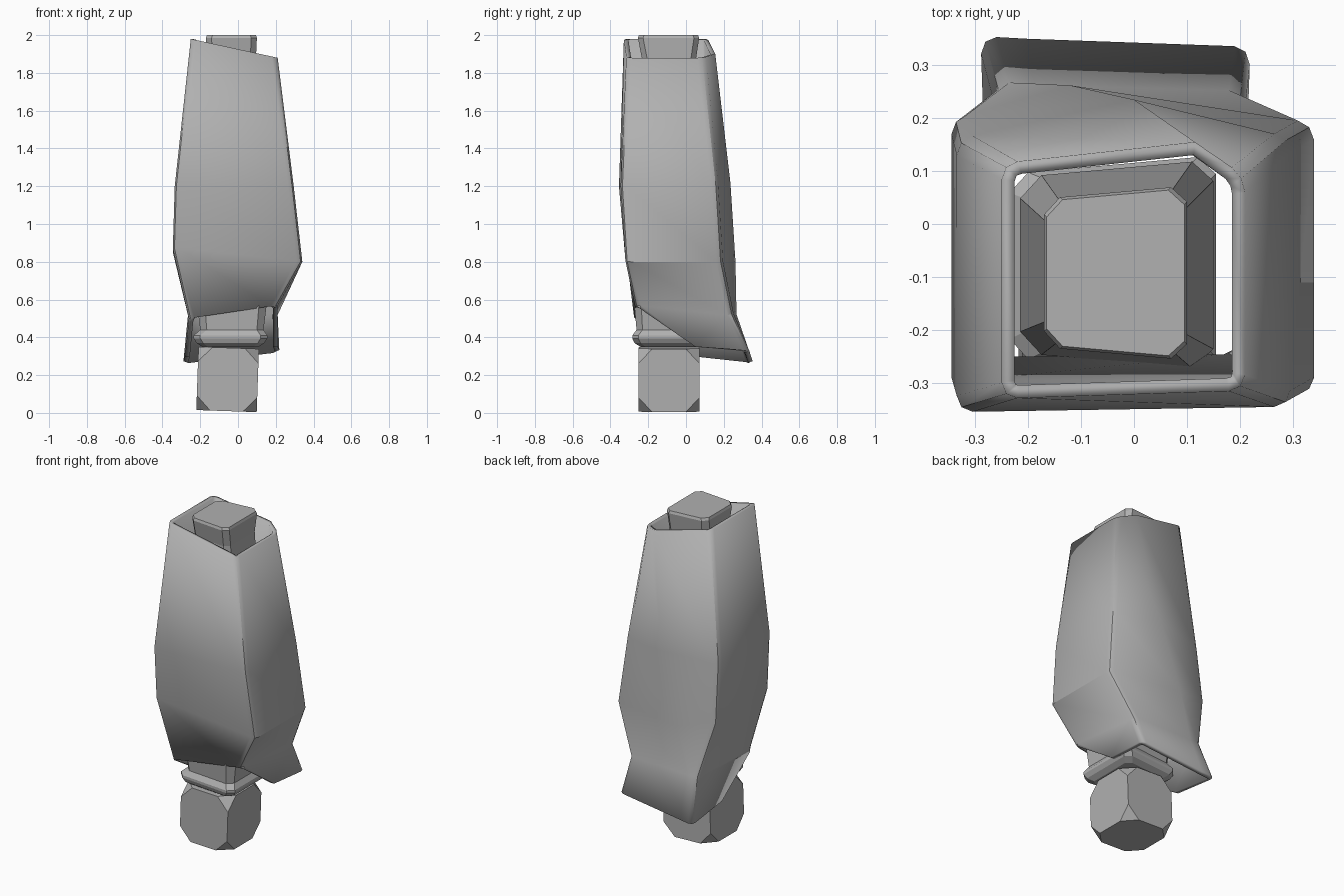
import bpy, bmesh, math

if "Cube" in bpy.data.objects:
    bpy.data.objects.remove(bpy.data.objects["Cube"], do_unlink=True)

grey = bpy.data.materials.new("plain_grey")
grey.use_nodes = True
colour = (0.44, 0.44, 0.44, 1)
grey.diffuse_color = colour
grey.node_tree.nodes["Principled BSDF"].inputs["Base Color"].default_value = colour


def finish(name, bm, smooth=None):
    bmesh.ops.recalc_face_normals(bm, faces=bm.faces[:])
    mesh = bpy.data.meshes.new(name)
    bm.to_mesh(mesh)
    bm.free()
    mesh.materials.append(grey)
    obj = bpy.data.objects.new(name, mesh)
    bpy.context.collection.objects.link(obj)
    if smooth:
        bpy.ops.object.select_all(action='DESELECT')
        bpy.context.view_layer.objects.active = obj
        obj.select_set(True)
        bpy.ops.object.shade_smooth_by_angle(angle=math.radians(smooth))
    return obj


# Sleeve: columns of points, each running from the top rim downwards
front_left = [(-.25, -.33, 1.98), (-.335, -.355, 1.2), (-.345, -.32, .87), (-.26, -.275, .5)]
front_right = [(.21, -.315, 1.88), (.295, -.345, 1.2), (.34, -.32, .8), (.21, -.27, .57)]
back_right = [(.21, .09, 1.88), (.295, .165, 1.2), (.34, .19, .8), (.21, .25, .52), (.22, .335, .33)]
back_crease = [(.115, .155, 1.9), (0, .235, 1.22), (-.12, .262, .8), (-.19, .262, .52), (-.2, .35, .28)]
back_left = [(-.25, .115, 1.98), (-.335, .16, 1.2), (-.345, .2, .85), (-.265, .262, .52), (-.29, .355, .27)]
bm = bmesh.new()
columns = [[bm.verts.new(p) for p in col]
           for col in (front_left, front_right, back_right, back_crease, back_left)]
for i, a in enumerate(columns):
    b = columns[(i + 1) % 5]
    for k in range(min(len(a), len(b)) - 1):
        bm.faces.new((a[k], b[k], b[k + 1], a[k + 1]))
# Side tabs that carry the flared back cuff down
for front, back, point in ((columns[1], columns[2], (.21, .05, .35)),
                           (columns[0], columns[4], (-.28, .05, .3))):
    tip = bm.verts.new(point)
    bm.faces.new((front[3], tip, back[3]))
    bm.faces.new((tip, back[4], back[3]))
bmesh.ops.recalc_face_normals(bm, faces=bm.faces[:])
# Round the four main corners, leaving the back crease sharp
corner_edges = [bm.edges.get((col[k], col[k + 1]))
                for j, col in enumerate(columns) if j != 3 for k in range(len(col) - 1)]
bmesh.ops.bevel(bm, geom=corner_edges, offset=.03, segments=2, profile=.5,
                affect='EDGES', clamp_overlap=True)
sleeve = finish("forearm_sleeve", bm, 28)
wall = sleeve.modifiers.new("wall", 'SOLIDIFY')
wall.thickness = .025
wall.offset = -1


# Inner column with a collar: stacked chamfered rectangles
def ring(bm, z, x0, x1, y0, y1, c):
    pts = [(x0 + c, y0), (x1 - c, y0), (x1, y0 + c), (x1, y1 - c),
           (x1 - c, y1), (x0 + c, y1), (x0, y1 - c), (x0, y0 + c)]
    mid = (x0 + x1) / 2
    return [bm.verts.new((x, y + .09 * (x - mid) * (1 if y > -.1 else -1), z)) for x, y in pts]


bm = bmesh.new()
rings = [ring(bm, *r) for r in (
    (.35, -.19, .11, -.23, .07, .03),
    (.37, -.22, .14, -.26, .1, .035),
    (.395, -.235, .155, -.27, .112, .035),
    (.41, -.235, .155, -.27, .112, .035),
    (.44, -.2, .135, -.25, .095, .035),
    (.56, -.215, .15, -.26, .105, .04),
    (1.88, -.165, .095, -.225, .045, .03),
    (1.985, -.17, .1, -.245, .06, .03),
    (2.0, -.165, .095, -.24, .055, .03))]
for a, b in zip(rings, rings[1:]):
    for i in range(8):
        j = (i + 1) % 8
        bm.faces.new((a[i], a[j], b[j], b[i]))
bm.faces.new(rings[0])
bm.faces.new(rings[-1])
finish("inner_column", bm)

# Wrist joint: a cube with its corners cut off
bm = bmesh.new()
bmesh.ops.create_cube(bm, size=1)
bmesh.ops.bevel(bm, geom=bm.verts[:], offset=.23, segments=1, affect='VERTICES')
joint = finish("wrist_joint", bm)
joint.scale = (.32, .325, .335)
joint.location = (-.055, -.09, .177)
joint.rotation_euler = (0, math.radians(2), 0)
